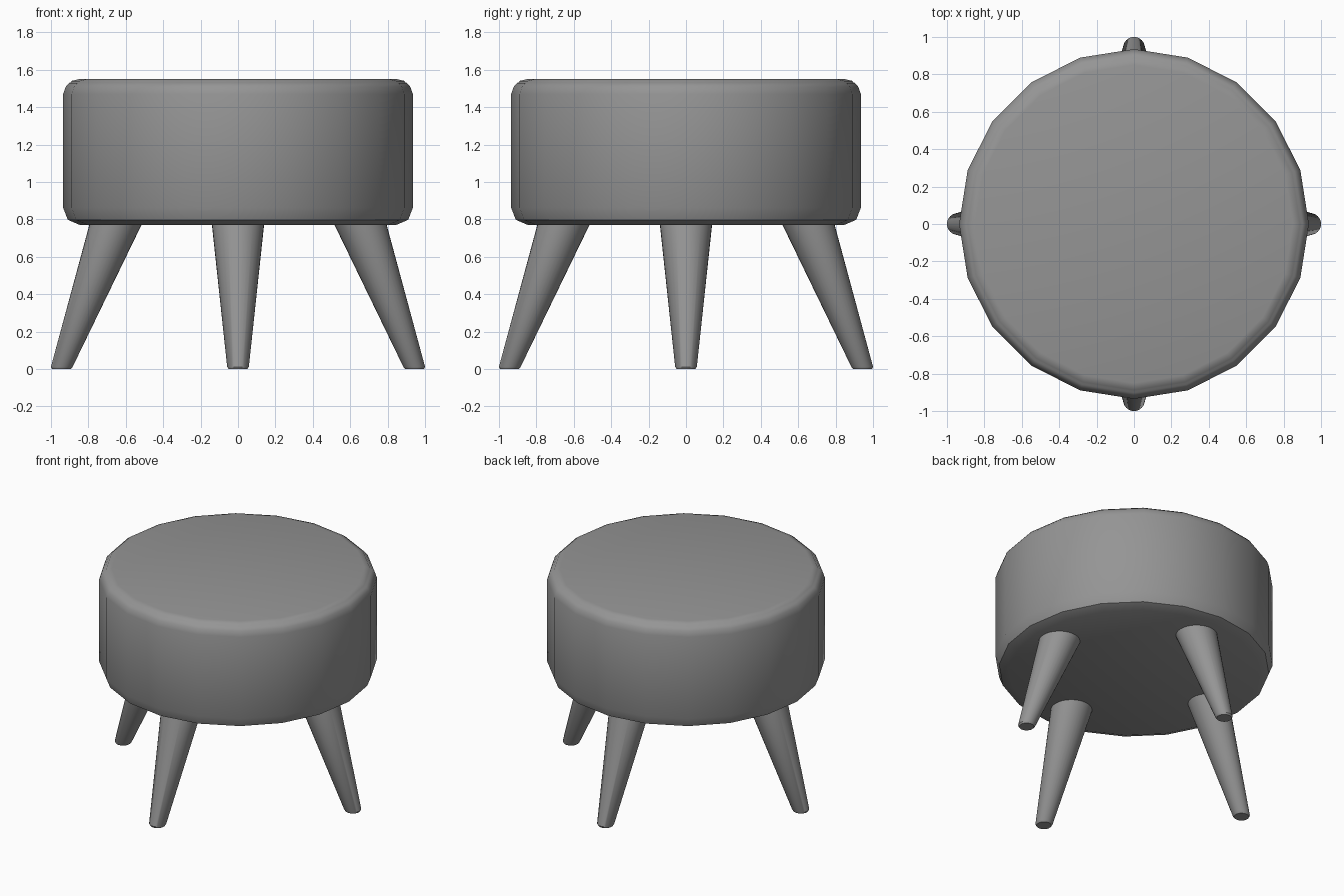
import bpy, bmesh
from math import sin, cos, pi, radians

if "Cube" in bpy.data.objects:
    bpy.data.objects.remove(bpy.data.objects["Cube"])

# Dark grey finish
grey = bpy.data.materials.new("dark_grey")
grey.diffuse_color = (0.3, 0.3, 0.3, 1)
grey.use_nodes = True
grey.node_tree.nodes["Principled BSDF"].inputs["Base Color"].default_value = grey.diffuse_color


def loft(name, rings, sides):
    """Closed solid through horizontal rings given as (centre x, z, radius)."""
    bm = bmesh.new()
    loops = [[bm.verts.new((cx + r * cos(2 * pi * i / sides), r * sin(2 * pi * i / sides), z))
              for i in range(sides)] for cx, z, r in rings]
    for a, b in zip(loops, loops[1:]):
        for i in range(sides):
            j = (i + 1) % sides
            bm.faces.new((a[i], a[j], b[j], b[i]))
    bm.faces.new(loops[0][::-1])
    bm.faces.new(loops[-1])
    mesh = bpy.data.meshes.new(name)
    bm.to_mesh(mesh)
    bm.free()
    mesh.materials.append(grey)
    obj = bpy.data.objects.new(name, mesh)
    bpy.context.collection.objects.link(obj)
    bpy.ops.object.select_all(action='DESELECT')
    obj.select_set(True)
    bpy.context.view_layer.objects.active = obj
    bpy.ops.object.shade_smooth_by_angle(angle=radians(40))
    return obj


# Padded drum seat: 20 sides, rounded rims and a small seam step under the top
seat_profile = [(0.845, 0.77), (0.91, 0.798), (0.935, 0.863),
                (0.935, 1.47), (0.922, 1.508), (0.903, 1.53),
                (0.895, 1.532), (0.888, 1.541), (0.85, 1.55)]
loft("seat", [(0, z, r) for r, z in seat_profile], 20)

# Four splayed, tapered legs with slightly eased feet
leg_rings = [(0.944, 0.0, 0.050), (0.942, 0.012, 0.058), (0.65, 0.785, 0.141)]
for k, side in enumerate(("right", "back", "left", "front")):
    leg = loft(side + "_leg", leg_rings, 32)
    leg.rotation_euler.z = k * pi / 2
